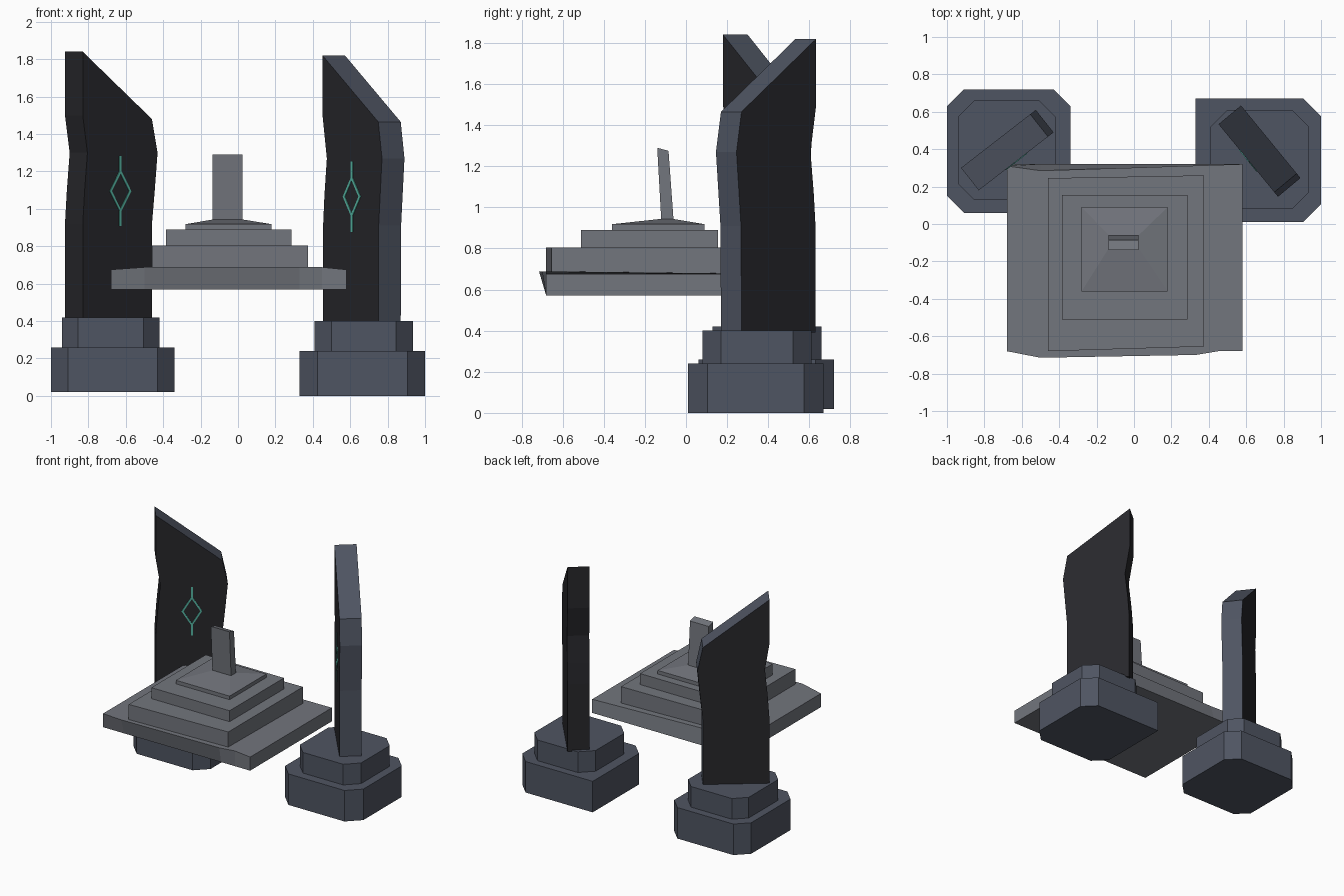
import bpy, bmesh
from mathutils import Vector

if "Cube" in bpy.data.objects:
    bpy.data.objects.remove(bpy.data.objects["Cube"])


def material(name, rgb):
    m = bpy.data.materials.new(name)
    m.diffuse_color = (*rgb, 1)
    m.use_nodes = True
    m.node_tree.nodes["Principled BSDF"].inputs["Base Color"].default_value = m.diffuse_color
    return m


STONE = material("grey stone", (0.17, 0.18, 0.205))
SLATE = material("blue slate", (0.078, 0.09, 0.122))
DARK = material("dark slab", (0.020, 0.020, 0.024))
TEAL = material("teal glow", (0.09, 0.46, 0.36))


def loft(name, lower, upper, mats, rule=None):
    """Solid joining two matching loops of 3D points."""
    bm = bmesh.new()
    a = [bm.verts.new(p) for p in lower]
    b = [bm.verts.new(p) for p in upper]
    n = len(a)
    bm.faces.new(a[::-1])
    bm.faces.new(b)
    for i in range(n):
        j = (i + 1) % n
        bm.faces.new((a[i], a[j], b[j], b[i]))
    bmesh.ops.recalc_face_normals(bm, faces=bm.faces)
    if rule:
        for f in bm.faces:
            f.material_index = rule(f)
    mesh = bpy.data.meshes.new(name)
    bm.to_mesh(mesh)
    bm.free()
    for m in mats:
        mesh.materials.append(m)
    ob = bpy.data.objects.new(name, mesh)
    bpy.context.collection.objects.link(ob)
    return ob


def block(name, ring, z0, z1, mat):
    return loft(name, [(x, y, z0) for x, y in ring], [(x, y, z1) for x, y in ring], [mat])


def rect(x0, x1, y0, y1):
    return [(x0, y0), (x1, y0), (x1, y1), (x0, y1)]


def octagon(x0, x1, y0, y1, c, sharp_back_left=False):
    ring = [(x0 + c, y0), (x1 - c, y0), (x1, y0 + c), (x1, y1 - c), (x1 - c, y1)]
    ring += [(x0, y1)] if sharp_back_left else [(x0 + c, y1), (x0, y1 - c)]
    return ring + [(x0, y0 + c)]


# Chamfered two-step plinths
block("left_plinth", octagon(-1.0, -0.34, 0.06, 0.72, 0.09), 0.02, 0.26, SLATE)
block("left_plinth_step", octagon(-0.94, -0.42, 0.13, 0.66, 0.085), 0.26, 0.42, SLATE)
block("right_plinth", octagon(0.33, 1.0, 0.01, 0.67, 0.095, True), 0.0, 0.24, SLATE)
block("right_plinth_step", octagon(0.41, 0.935, 0.08, 0.61, 0.09), 0.24, 0.40, SLATE)


def pillar(side, profile, origin, slope, depth, glyph):
    """Bent slab: the x-z profile lies on a turned plane and is extruded by depth."""
    x0, y0 = origin

    def on_face(x, z, out=0.0):
        n = Vector((-depth.x, -depth.y, 0)).normalized()
        return Vector((x, y0 + (x - x0) * slope, z)) + n * out

    along = Vector((1, slope, 0)).normalized()

    # Dark broad faces and tall edge, paler slanted top and short edge
    def paler(f):
        return 1 if f.normal.dot(along) > 0.5 else 0

    front = [on_face(x, z) for x, z in profile]
    loft(side + "_pillar", front, [p + depth for p in front], [DARK, SLATE], paler)

    # Thin diamond outline with a stem above and below
    cx, cz, w, h, stem = glyph
    strokes = [((0, h), (w, 0)), ((w, 0), (0, -h)), ((0, -h), (-w, 0)), ((-w, 0), (0, h)),
               ((0, h), (0, stem)), ((0, -h), (0, -stem))]
    for i, (p, q) in enumerate(strokes):
        d = (Vector(q) - Vector(p)).normalized() * 0.005
        s = Vector((-d.y, d.x))
        quad = [Vector(p) - d * 0.5 - s, Vector(q) + d * 0.5 - s,
                Vector(q) + d * 0.5 + s, Vector(p) - d * 0.5 + s]
        loft(f"{side}_glyph_stroke_{i + 1}",
             [on_face(cx + v.x, cz + v.y, -0.002) for v in quad],
             [on_face(cx + v.x, cz + v.y, 0.004) for v in quad], [TEAL])


# Standing slabs
pillar("left",
       [(-0.83, 0.41), (-0.46, 0.41), (-0.46, 0.92), (-0.445, 1.10), (-0.43, 1.30),
        (-0.46, 1.48), (-0.83, 1.84), (-0.83, 1.50), (-0.805, 1.30), (-0.82, 1.10), (-0.83, 0.92)],
       (-0.83, 0.18), 0.775, Vector((-0.095, 0.12, 0)), (-0.63, 1.095, 0.052, 0.105, 0.185))
pillar("right",
       [(0.455, 0.39), (0.75, 0.39), (0.752, 0.91), (0.76, 1.07), (0.77, 1.27),
        (0.75, 1.465), (0.452, 1.82), (0.452, 1.50), (0.475, 1.27), (0.462, 1.07), (0.455, 0.91)],
       (0.455, 0.53), -1.22, Vector((0.12, 0.10, 0)), (0.61, 1.065, 0.042, 0.1, 0.185))

# Stepped floating platform: uneven bottom slab with overhanging front lip
slab = [(-0.68, -0.68), (-0.5, -0.715), (0.33, -0.70), (0.45, -0.68), (0.58, -0.68),
        (0.58, 0.32), (-0.5, 0.285), (-0.68, 0.31)]
loft("platform_slab",
     [(x, -0.68 if y < 0 else 0.32, 0.57) for x, y in slab],
     [(x, y, 0.675 if x < -0.6 or x > 0.5 else 0.688) for x, y in slab], [STONE])
block("platform_middle_step",
      [(-0.46, -0.68), (0.375, -0.655), (0.375, 0.26), (-0.46, 0.245)], 0.67, 0.805, STONE)
block("platform_upper_step", rect(-0.385, 0.285, -0.51, 0.155), 0.80, 0.89, STONE)
block("platform_cap", rect(-0.28, 0.18, -0.36, 0.09), 0.88, 0.918, STONE)
loft("platform_cap_slope",
     [(x, y, 0.918) for x, y in rect(-0.28, 0.18, -0.36, 0.09)],
     [(x, y, 0.943) for x, y in rect(-0.135, 0.025, -0.13, -0.06)], [STONE])

# Leaning tablet on top
side = [(-0.12, 0.93), (-0.06, 0.93), (-0.085, 1.275), (-0.14, 1.29)]
loft("tablet", [(-0.135, y, z) for y, z in side], [(0.025, y, z) for y, z in side], [STONE])
